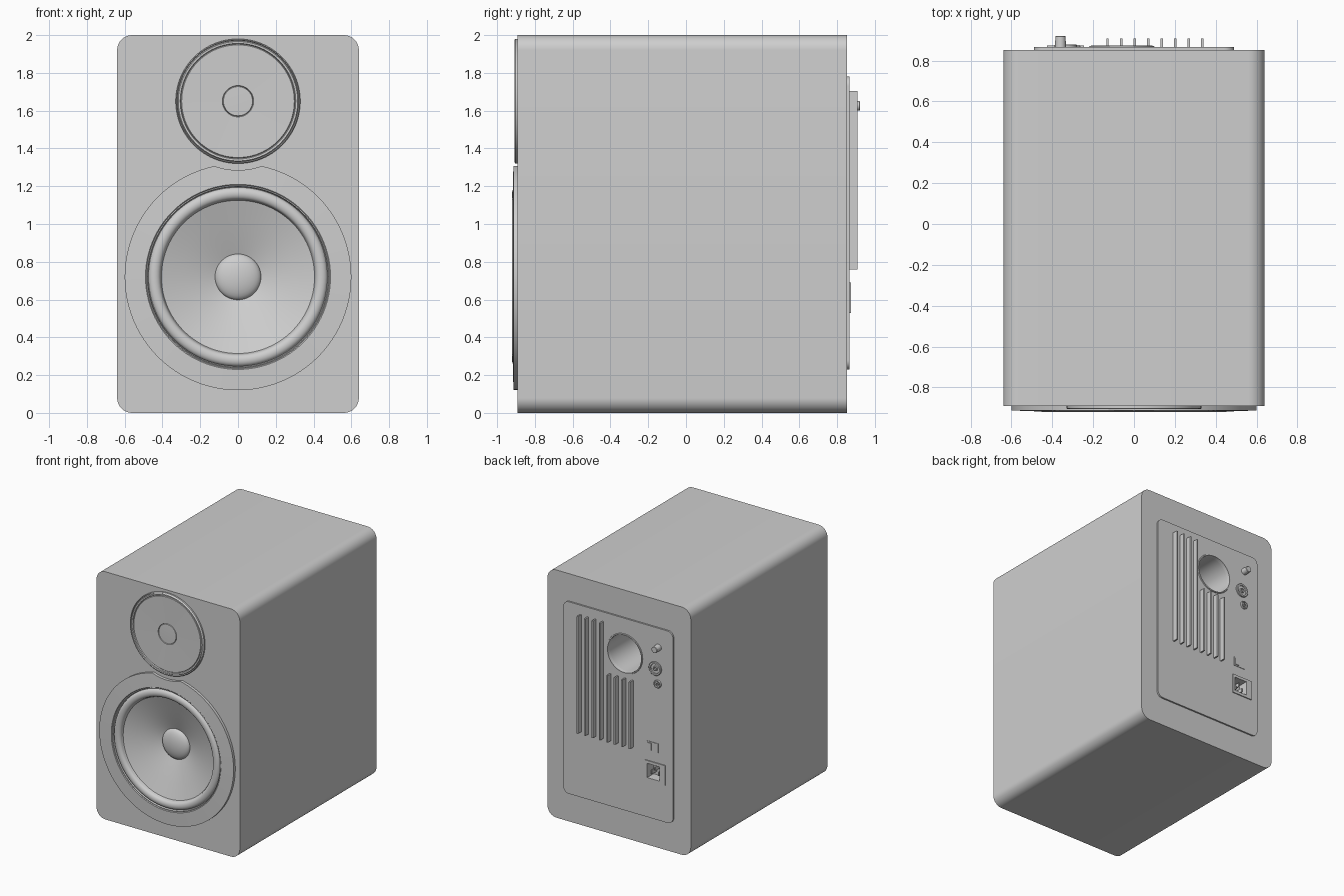
import bpy, bmesh
from math import sin, cos, pi

if "Cube" in bpy.data.objects:
    bpy.data.objects.remove(bpy.data.objects["Cube"])

grey = bpy.data.materials.new("light_grey")
grey.use_nodes = True
GREY = (0.62, 0.62, 0.62, 1)
grey.diffuse_color = GREY
grey.node_tree.nodes["Principled BSDF"].inputs["Base Color"].default_value = GREY

FRONT, BACK, PANEL = -0.891, 0.853, 0.866


def finish(name, bm):
    mesh = bpy.data.meshes.new(name)
    bm.to_mesh(mesh)
    bm.free()
    mesh.materials.append(grey)
    obj = bpy.data.objects.new(name, mesh)
    bpy.context.collection.objects.link(obj)
    return obj


def activate(obj):
    bpy.ops.object.select_all(action='DESELECT')
    obj.select_set(True)
    bpy.context.view_layer.objects.active = obj


def slab(name, x, z, w, h, y0, y1, radius=0.0):
    """Rounded rectangle centred on x, z and extruded from y0 to y1."""
    bm = bmesh.new()
    steps = 10 if radius else 0
    outline = []
    for k, (sx, sz) in enumerate([(1, 1), (-1, 1), (-1, -1), (1, -1)]):
        for i in range(steps + 1):
            a = (k + i / max(steps, 1)) * pi / 2
            outline.append((x + sx * (w / 2 - radius) + radius * cos(a),
                            z + sz * (h / 2 - radius) + radius * sin(a)))
    face = bm.faces.new([bm.verts.new((px, y0, pz)) for px, pz in outline])
    ext = bmesh.ops.extrude_face_region(bm, geom=[face], use_keep_orig=True)
    verts = [v for v in ext["geom"] if isinstance(v, bmesh.types.BMVert)]
    bmesh.ops.translate(bm, verts=verts, vec=(0, y1 - y0, 0))
    bmesh.ops.recalc_face_normals(bm, faces=bm.faces)
    return finish(name, bm)


def lathe(name, x, z, profile, sides=96, closed=False, back=False):
    """Turn (radius, y) points, listed from rim to centre, about a y axis."""
    bm = bmesh.new()
    rings = []
    for r, y in profile:
        if r == 0:
            rings.append([bm.verts.new((x, y, z))] * sides)
        else:
            rings.append([bm.verts.new((x + r * cos(2 * pi * j / sides), y,
                                        z + r * sin(2 * pi * j / sides)))
                          for j in range(sides)])
    pairs = list(zip(rings, rings[1:]))
    if closed:
        pairs.append((rings[-1], rings[0]))
    for a, b in pairs:
        for j in range(sides):
            k = (j + 1) % sides
            quad = list(dict.fromkeys([a[j], a[k], b[k], b[j]]))
            bm.faces.new(quad[::-1] if back else quad)
    return finish(name, bm)


def cylinder(name, x, z, r, y0, y1, sides=96):
    return lathe(name, x, z, [(0, y1), (r, y1), (r, y0), (0, y0)][::-1], sides, back=y1 > y0)


def cut(target, cutter):
    bm = bmesh.new()
    bm.from_mesh(cutter.data)
    bmesh.ops.recalc_face_normals(bm, faces=bm.faces)
    bm.to_mesh(cutter.data)
    bm.free()
    activate(target)
    mod = target.modifiers.new("cut", 'BOOLEAN')
    mod.operation, mod.solver, mod.object = 'DIFFERENCE', 'EXACT', cutter
    bpy.ops.object.modifier_apply(modifier=mod.name)
    bpy.data.objects.remove(cutter)


# Positions shared by several parts (x, z)
TWEETER, WOOFER, PORT, INLET = (0, 1.65), (0, 0.72), (-0.06, 1.495), (-0.32, 0.61)
parts = []

# Cabinet and rear panel, with woofer, port and inlet openings
cabinet = slab("cabinet", 0, 1, 1.28, 2, FRONT, BACK, 0.08)
panel = slab("rear_panel", 0, 1.005, 0.98, 1.55, BACK - 0.01, PANEL, 0.05)
inlet_plate = slab("power_inlet_plate", -0.335, 0.61, 0.18, 0.16, BACK, 0.874)
cut(cabinet, cylinder("cutter", *WOOFER, 0.47, FRONT - 0.1, FRONT + 0.25))
for body in (cabinet, panel):
    cut(body, cylinder("cutter", *PORT, 0.15, BACK - 0.5, BACK + 0.1))
for body in (cabinet, panel, inlet_plate):
    cut(body, slab("cutter", *INLET, 0.11, 0.115, BACK - 0.06, BACK + 0.1))
parts += [cabinet, panel, inlet_plate]

# Tweeter: grooved rim, flat face and ringed centre
parts.append(lathe("tweeter", *TWEETER, [
    (0.33, FRONT), (0.33, -0.903), (0.325, -0.907), (0.321, -0.9), (0.316, -0.907),
    (0.306, -0.906), (0.302, -0.898), (0.298, -0.903), (0.083, -0.9),
    (0.08, -0.893), (0.077, -0.9), (0, -0.902)]))

# Woofer trim ring, notched around the tweeter
trim = lathe("woofer_trim", *WOOFER, [
    (0.6, FRONT + 0.005), (0.6, -0.913), (0.49, -0.917), (0.485, -0.912),
    (0.485, FRONT + 0.005)], closed=True)
cut(trim, cylinder("cutter", *TWEETER, 0.365, FRONT - 0.1, FRONT + 0.1))
parts.append(trim)

# Rubber surround: rounded roll between two grooves
roll = [(0.442 + 0.032 * cos(a * pi / 12), -0.896 - 0.025 * sin(a * pi / 12)) for a in range(13)]
parts.append(lathe("woofer_surround", *WOOFER,
                   [(0.49, FRONT), (0.486, -0.91), (0.48, -0.912), (0.476, -0.897)]
                   + roll + [(0.405, -0.885)]))

# Cone and domed dust cap
parts.append(lathe("woofer_cone", *WOOFER, [(0.412, -0.888), (0.3, -0.85), (0.2, -0.816), (0.11, -0.782)]))
dome = [(0.122 * cos(a * pi / 16), -0.785 - 0.045 * sin(a * pi / 16)) for a in range(8)]
parts.append(lathe("dust_cap", *WOOFER, dome + [(0, -0.83)], 48))

# Port lip
parts.append(lathe("port_lip", *PORT, [(0.162, PANEL - 0.005), (0.158, 0.872), (0.15, 0.873),
                                       (0.148, PANEL - 0.02)], back=True))

# Heat sink fins: four tall, four short below the port
for i in range(8):
    top = 1.705 if i < 4 else 1.3
    parts.append(slab(f"heat_sink_fin_{i + 1}", 0.335 - i * 0.0664, (top + 0.76) / 2,
                      0.012, top - 0.76, PANEL - 0.005, 0.909))

# Volume knob
parts.append(lathe("volume_knob", -0.36, 1.625, [
    (0.027, PANEL - 0.005), (0.025, 0.918), (0.022, 0.921), (0, 0.921)], 32, back=True))

# Round input sockets with recessed centres
for name, x, z, r in (("balanced_input", -0.335, 1.45, 0.055), ("line_input", -0.355, 1.33, 0.032)):
    parts.append(lathe(name, x, z, [
        (r, PANEL - 0.005), (r, 0.876), (r * 0.94, 0.879), (r * 0.72, 0.879),
        (r * 0.7, 0.868), (r * 0.35, 0.868), (r * 0.33, 0.877),
        (r * 0.2, 0.877), (r * 0.18, 0.868), (0, 0.868)], 40, back=True))

# Power switch: bezel and rocker
parts.append(slab("switch_bezel", -0.31, 0.81, 0.1, 0.075, PANEL - 0.005, 0.87))
parts.append(slab("switch_rocker", -0.285, 0.81, 0.035, 0.055, PANEL, 0.876))

# Inlet pins
for i, (dx, dz) in enumerate([(-0.03, -0.015), (0, 0.02), (0.03, -0.015)]):
    parts.append(slab(f"inlet_pin_{i + 1}", INLET[0] + dx, INLET[1] + dz,
                      0.01, 0.03, BACK - 0.065, BACK))

for obj in parts:
    activate(obj)
    bpy.ops.object.shade_smooth_by_angle()
